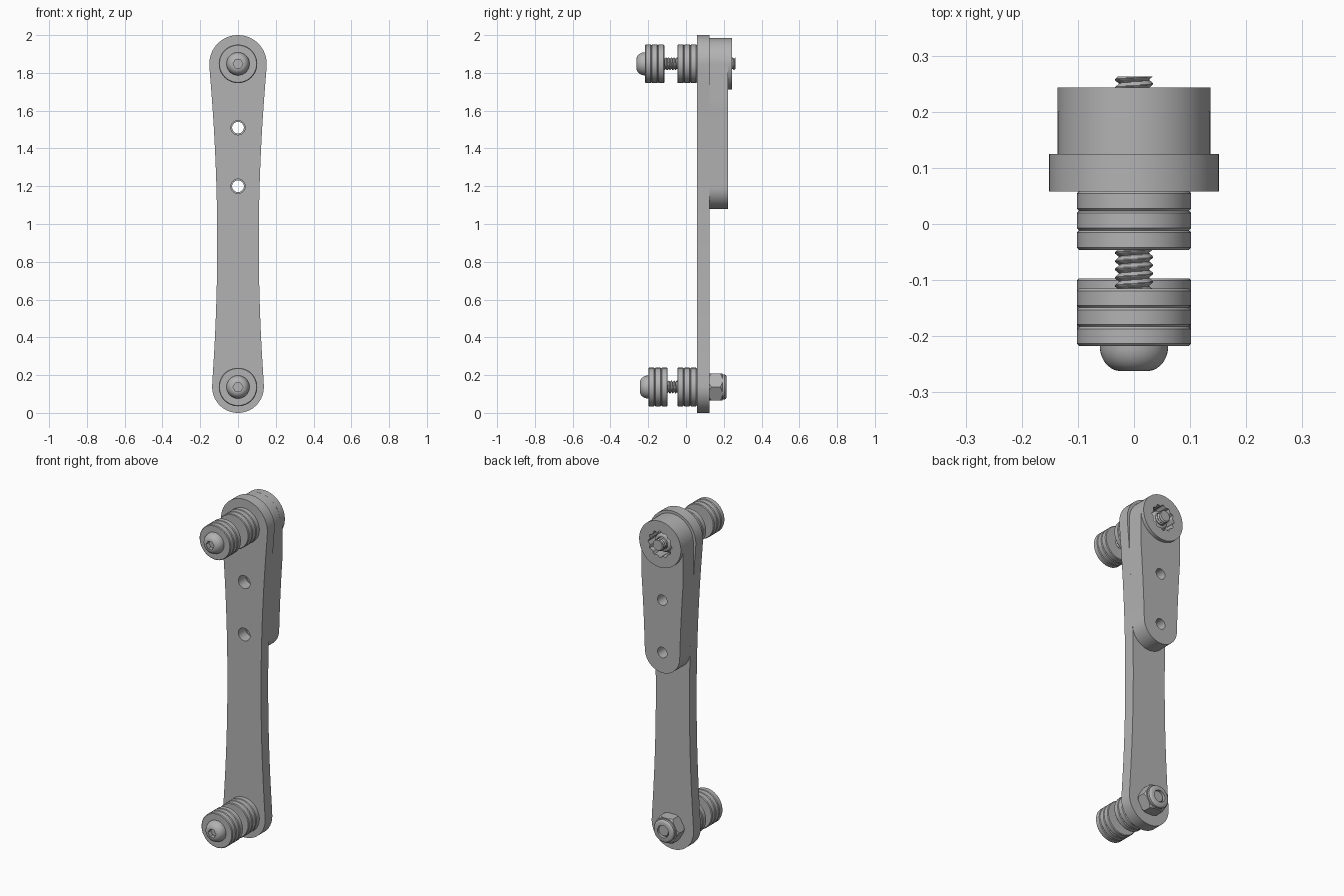
import bpy, bmesh
from math import sin, cos, pi, tau

if "Cube" in bpy.data.objects:
    bpy.data.objects.remove(bpy.data.objects["Cube"])

GREY = (0.45, 0.45, 0.45, 1)
metal = bpy.data.materials.new("plain_grey")
metal.use_nodes = True
metal.diffuse_color = GREY
metal.node_tree.nodes["Principled BSDF"].inputs["Base Color"].default_value = GREY

TOP_Z, LOW_Z = 1.848, 0.137
ARM_FRONT, ARM_BACK = 0.058, 0.125


def finish(bm, name):
    bmesh.ops.recalc_face_normals(bm, faces=bm.faces)
    mesh = bpy.data.meshes.new(name)
    bm.to_mesh(mesh)
    bm.free()
    mesh.materials.append(metal)
    ob = bpy.data.objects.new(name, mesh)
    bpy.context.collection.objects.link(ob)
    return ob


def smooth(ob, angle=0.6):
    bpy.ops.object.select_all(action='DESELECT')
    ob.select_set(True)
    bpy.context.view_layer.objects.active = ob
    bpy.ops.object.shade_smooth_by_angle(angle=angle)


def prism(name, outline, y0, y1):
    """Extrude an x-z outline along y."""
    bm = bmesh.new()
    face = bm.faces.new([bm.verts.new((x, y0, z)) for x, z in outline])
    ext = bmesh.ops.extrude_face_region(bm, geom=[face])
    for v in ext["geom"]:
        if isinstance(v, bmesh.types.BMVert):
            v.co.y = y1
    return finish(bm, name)


def lathe(name, zc, ys, radius, seg=48):
    """Rings about a y axis, closed at both ends; radius(i, angle)."""
    bm = bmesh.new()
    rings = []
    for i, y in enumerate(ys):
        ring = []
        for k in range(seg):
            a = tau * k / seg
            r = radius(i, a)
            ring.append(bm.verts.new((r * cos(a), y, zc + r * sin(a))))
        rings.append(ring)
    for a, b in zip(rings, rings[1:]):
        for k in range(seg):
            n = (k + 1) % seg
            bm.faces.new((a[k], a[n], b[n], b[k]))
    bm.faces.new(rings[0])
    bm.faces.new(rings[-1])
    return finish(bm, name)


def turned(name, zc, profile, seg=48):
    return lathe(name, zc, [y for r, y in profile], lambda i, a: profile[i][0], seg)


def cut(ob, cutter):
    cutter.hide_render = True
    mod = ob.modifiers.new("cut", 'BOOLEAN')
    mod.operation, mod.solver, mod.object = 'DIFFERENCE', 'EXACT', cutter
    bpy.context.view_layer.objects.active = ob
    bpy.ops.object.modifier_apply(modifier=mod.name)
    bpy.data.objects.remove(cutter)


def arc(zc, r, a0, a1, n=32):
    return [(r * cos(a0 + (a1 - a0) * i / n), zc + r * sin(a0 + (a1 - a0) * i / n))
            for i in range(n + 1)]


def half_width(z):
    return 0.11 + 0.0485 * (z - 0.9) ** 2


def link_outline(z_top, r_top, z_low, r_low, lean_low, limit=1):
    """Two round ends joined by gently waisted sides."""
    n = 24
    zs = [z_low + (z_top - z_low) * (i + 1) / (n + 2) for i in range(n + 1)]
    side = [(min(half_width(z), limit), z) for z in zs]
    top = arc(z_top, r_top, -0.06, pi + 0.06)
    low = arc(z_low, r_low, pi - lean_low, tau + lean_low)
    return top + [(-x, z) for x, z in reversed(side)] + low + side


def hexagon(zc, r):
    return arc(zc, r, 0, tau * 5 / 6, 5)


# Main arm
arm = prism("main_arm", link_outline(TOP_Z, 0.152, LOW_Z, 0.137, 0.06),
            ARM_FRONT, ARM_BACK)
# Backing plate and round boss
plate = prism("backing_plate",
              link_outline(TOP_Z, 0.136, 1.194, half_width(1.194), 0, 0.136),
              ARM_BACK, 0.222)
boss = turned("rear_boss", TOP_Z, [(0.1365, 0.2), (0.1365, 0.243)], 64)

# Two through holes, wider in the arm
for z in (1.2, 1.51):
    cut(arm, turned("hole_cutter", z, [(0.038, 0), (0.038, 0.2)], 32))
    cut(plate, turned("hole_cutter", z, [(0.031, 0.1), (0.031, 0.3)], 32))

# Serrated nut pocket in the boss
for ob in (plate, boss):
    cut(ob, lathe("pocket_cutter", TOP_Z, [0.165, 0.3],
                  lambda i, a: 0.073 + 0.005 * cos(12 * a), 96))
for ob in (arm, plate, boss):
    smooth(ob)


def washer(name, zc, y0, y1):
    c, r = 0.004, 0.102
    smooth(turned(name, zc, [(r - c, y0), (r, y0 + c), (r, y1 - c), (r - c, y1)]), 0.5)


def washer_stack(name, zc, y0, y1):
    step = (y1 - y0) / 3
    for i in range(3):
        washer(f"{name}_{i + 1}", zc, y0 + i * step, y0 + (i + 1) * step)


def screw(name, zc, y0, y1):
    """Shaft with a helical V thread."""
    pitch, per = 0.0147, 8
    count = int((y1 - y0) / pitch * per)
    ys = [y0 + (y1 - y0) * i / count for i in range(count + 1)]

    def radius(i, a):
        t = (ys[i] / pitch + a / tau) % 1
        return 0.0265 + 0.0075 * min(1, 2.4 * abs(t - 0.5))
    smooth(lathe(name, zc, ys, radius, 32), 0.5)


def bolt_head(name, zc, y):
    """Button head with a hex socket."""
    dome = [(0.024 + 0.037 * cos(pi / 2 * i / 10), y - 0.045 * sin(pi / 2 * i / 10))
            for i in range(11)]
    head = turned(name, zc, dome)
    cut(head, prism("socket_cutter", hexagon(zc, 0.026), y - 0.1, y - 0.018))
    smooth(head, 0.5)


def lock_nut(name, zc, y0, y1, r):
    """Hex body, round collar and a hollow rear end."""
    body_end = y0 + (y1 - y0) * 0.75
    body = prism(name, hexagon(zc, r), y0, body_end)
    # Trim the hex corners with a chamfered blank
    blank = turned("blank", zc, [(r * 0.92, y0), (r * 1.01, y0 + 0.012),
                                 (r * 1.01, body_end - 0.012), (r * 0.88, body_end)])
    mod = body.modifiers.new("trim", 'BOOLEAN')
    mod.operation, mod.solver, mod.object = 'INTERSECT', 'EXACT', blank
    bpy.context.view_layer.objects.active = body
    bpy.ops.object.modifier_apply(modifier=mod.name)
    bpy.data.objects.remove(blank)
    smooth(body, 0.4)
    smooth(turned(name + "_collar", zc, [
        (r * 0.8, body_end - 0.002), (r * 0.8, y1 - 0.01), (r * 0.74, y1 - 0.003),
        (r * 0.66, y1), (0.036, y1), (0.036, y1 - 0.02)]), 0.6)


# Bolt assemblies at both ends of the arm
for label, zc, front, tip in (("upper", TOP_Z, -0.217, 0.263),
                              ("lower", LOW_Z, -0.199, 0.205)):
    washer_stack(label + "_rear_washer", zc, -0.046, ARM_FRONT)
    washer_stack(label + "_front_washer", zc, front, front + 0.102)
    bolt_head(label + "_bolt_head", zc, front)
    screw(label + "_bolt_shaft", zc, front + 0.05, tip)

lock_nut("lower_nut", LOW_Z, ARM_BACK, 0.215, 0.083)
lock_nut("upper_nut", TOP_Z, 0.15, 0.222, 0.066)
